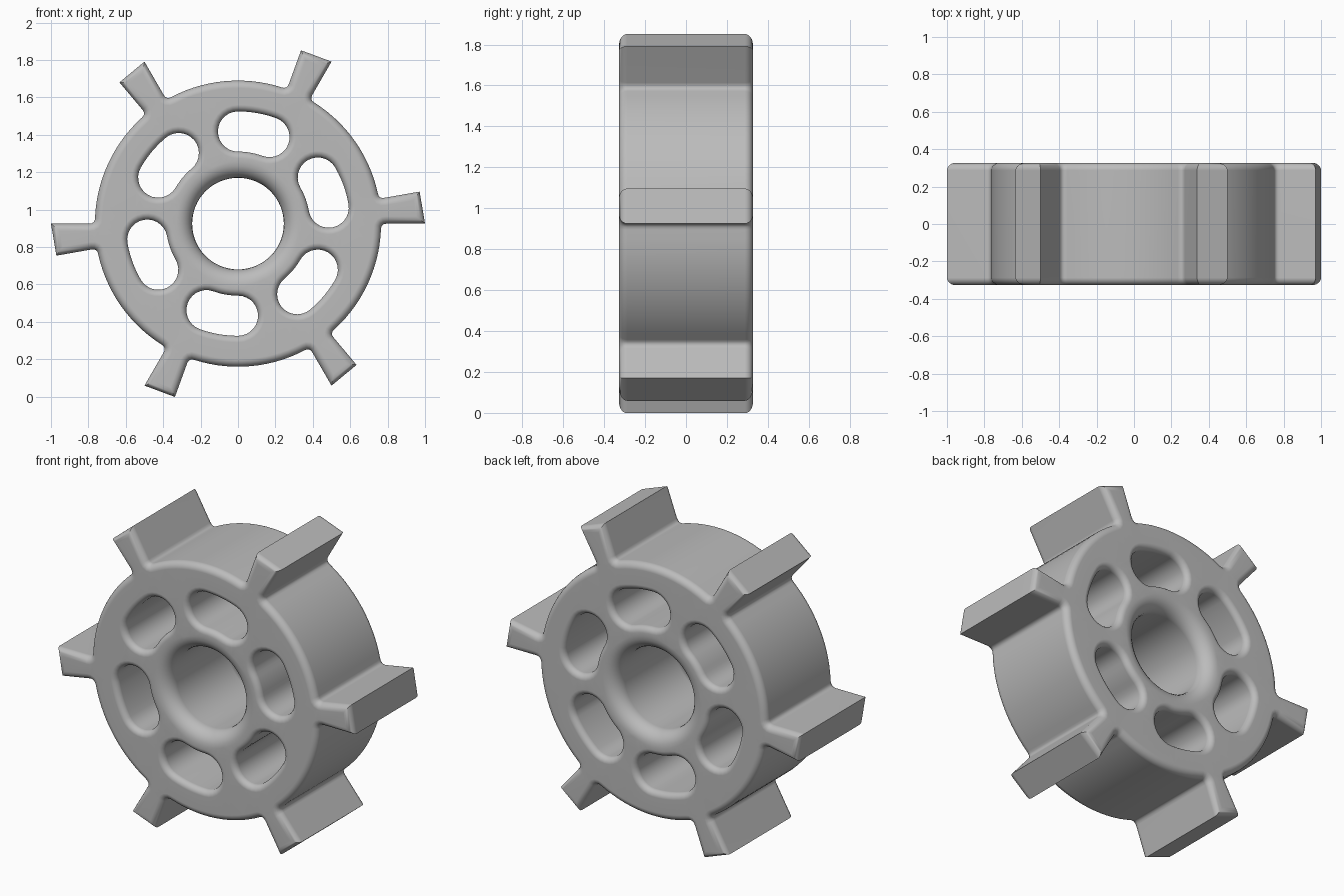
import bpy
import bmesh
from math import cos, sin, pi, radians
from mathutils import Vector

cube = bpy.data.objects.get("Cube")
if cube:
    bpy.data.objects.remove(cube, do_unlink=True)

HALF = 0.327          # half the depth of the wheel
CENTRE_Z = 0.925
RIM, TIP, BORE = 0.765, 1.0, 0.245
SLOT_R, SLOT_HALF = 0.4925, 0.1075
BEVEL_STEPS = 6


def polar(r, deg, origin=Vector((0, 0))):
    return origin + Vector((cos(radians(deg)), sin(radians(deg)))) * r


def arc(r, a, b, n, origin=Vector((0, 0))):
    return [polar(r, a + (b - a) * i / n, origin) for i in range(n + 1)]


def fillet(p, corner, q, n=4):
    """Small curve from p to q, pulled towards the corner."""
    return [p.lerp(corner, i / n).lerp(corner.lerp(q, i / n), i / n)
            for i in range(n + 1)]


def offset(loop, d):
    """Move a counter-clockwise loop outwards by d with mitred corners."""
    result = []
    for i, p in enumerate(loop):
        e1 = (p - loop[i - 1]).normalized()
        e2 = (loop[(i + 1) % len(loop)] - p).normalized()
        n1, n2 = Vector((e1.y, -e1.x)), Vector((e2.y, -e2.x))
        result.append(p + (n1 + n2) * (d / (1 + n1.dot(n2))))
    return result


def rim_outline():
    """Rim with six wedge paddles, each ten degrees wide."""
    pts = []
    f = 0.03
    fdeg = 2.2
    for a in range(0, 360, 60):
        pts += fillet(polar(RIM, a - fdeg), polar(RIM, a), polar(RIM + f, a))
        pts += [polar(TIP, a), polar(TIP - 0.014, a + 10)]
        pts += fillet(polar(RIM + f, a + 10), polar(RIM, a + 10),
                      polar(RIM, a + 10 + fdeg))
        pts += arc(RIM, a + 10 + fdeg, a + 60 - fdeg, 14)[1:-1]
    return pts


def slot_outline(a):
    """Kidney-shaped slot whose end centres lie at a and a + 20 degrees."""
    b = a + 20
    return (arc(SLOT_R + SLOT_HALF, a, b, 6)[:-1]
            + arc(SLOT_HALF, b, b + 180, 14, polar(SLOT_R, b))[:-1]
            + arc(SLOT_R - SLOT_HALF, b, a, 6)[:-1]
            + arc(SLOT_HALF, a + 180, a + 360, 14, polar(SLOT_R, a))[:-1])


def add_wall(bm, loop, radius, direction):
    """Wall through the wheel, rounded at both ends; returns end edges."""
    steps = [pi / 2 * i / BEVEL_STEPS for i in range(BEVEL_STEPS + 1)]
    half = [(HALF - radius * (1 - sin(t)), radius * (1 - cos(t))) for t in steps]
    profile = [(-y, d) for y, d in reversed(half)] + half
    rings = [[bm.verts.new((p.x, y, p.y + CENTRE_Z))
              for p in offset(loop, d * direction)] for y, d in profile]
    n = len(loop)
    for r1, r2 in zip(rings, rings[1:]):
        for i in range(n):
            j = (i + 1) % n
            bm.faces.new((r1[i], r1[j], r2[j], r2[i]))
    return [[bm.edges.get((r[i], r[(i + 1) % n])) for i in range(n)]
            for r in (rings[0], rings[-1])]


# Outer wall, bore and slots
bm = bmesh.new()
walls = [add_wall(bm, rim_outline(), 0.04, -1),
         add_wall(bm, arc(BORE, 0, 360, 64)[:-1], 0.085, 1)]
walls += [add_wall(bm, slot_outline(a), 0.035, 1) for a in range(10, 370, 60)]

# Flat front and back faces between the rounded edges
for side, facing in ((0, -1), (1, 1)):
    edges = [e for w in walls for e in w[side]]
    bmesh.ops.triangle_fill(bm, edges=edges, use_beauty=True,
                            normal=(0, facing, 0))
bmesh.ops.recalc_face_normals(bm, faces=bm.faces[:])

mesh = bpy.data.meshes.new("paddle_wheel")
bm.to_mesh(mesh)
bm.free()
wheel = bpy.data.objects.new("paddle_wheel", mesh)
bpy.context.collection.objects.link(wheel)

# Plain grey material
grey = bpy.data.materials.new("plain_grey")
grey.use_nodes = True
grey.diffuse_color = (0.5, 0.5, 0.5, 1)
grey.node_tree.nodes["Principled BSDF"].inputs["Base Color"].default_value = (0.5, 0.5, 0.5, 1)
mesh.materials.append(grey)

# Smooth shading with crisp paddle corners
bpy.ops.object.select_all(action="DESELECT")
wheel.select_set(True)
bpy.context.view_layer.objects.active = wheel
bpy.ops.object.shade_smooth_by_angle(angle=radians(35))
weighted = wheel.modifiers.new("weighted_normals", "WEIGHTED_NORMAL")
weighted.keep_sharp = True
